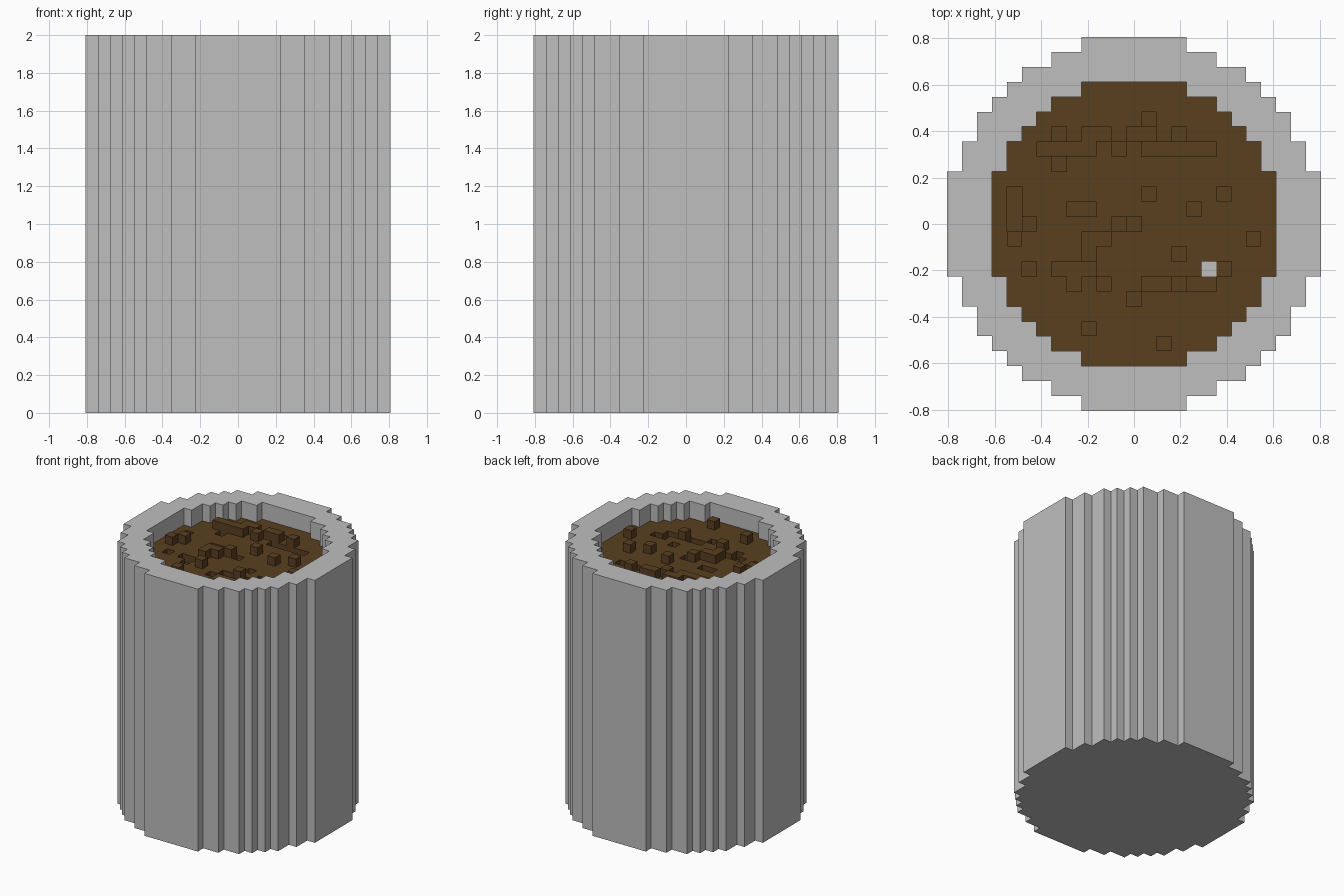
import bpy
import bmesh

if "Cube" in bpy.data.objects:
    bpy.data.objects.remove(bpy.data.objects["Cube"], do_unlink=True)

U = 2 / 31          # one block
TOP, GROUND, FLOOR = 31, 29, 28


def material(name, rgb):
    m = bpy.data.materials.new(name)
    m.use_nodes = True
    m.diffuse_color = (*rgb, 1)
    bsdf = m.node_tree.nodes["Principled BSDF"]
    bsdf.inputs["Base Color"].default_value = (*rgb, 1)
    bsdf.inputs["Roughness"].default_value = 0.9
    return m


def finish(bm, name, mat):
    mesh = bpy.data.meshes.new(name)
    bm.to_mesh(mesh)
    bm.free()
    mesh.materials.append(mat)
    obj = bpy.data.objects.new(name, mesh)
    bpy.context.collection.objects.link(obj)
    return obj


def full_quadrant(steps):
    """Mirror stair corners over the diagonal."""
    return steps + [(y, x) for x, y in reversed(steps)]


def outline(corners):
    """Stepped circle, one quadrant turned four times."""
    quadrant = []
    for k, (x, y) in enumerate(corners):
        quadrant.append((x, y))
        if k + 1 < len(corners):
            quadrant.append((corners[k + 1][0], y))
    points = []
    for _ in range(4):
        points += quadrant
        quadrant = [(-y, x) for x, y in quadrant]
    return points


OUTER = full_quadrant([(12.5, 3.5), (11.5, 5.5), (10.5, 7.5), (9.5, 8.5)])
INNER = full_quadrant([(9.5, 3.5), (8.5, 5.5), (7.5, 6.5)])

gray = material("light_gray", (0.52, 0.52, 0.52))
brown = material("soil_brown", (0.102, 0.050, 0.0145))

# Pot: stepped outer wall, flat rim, inner wall and floor
bm = bmesh.new()


def ring(points, z):
    return [bm.verts.new((x * U, y * U, z * U)) for x, y in points]


def wall(low, high):
    n = len(low)
    for k in range(n):
        j = (k + 1) % n
        bm.faces.new((low[k], low[j], high[j], high[k]))


base, rim_out = ring(outline(OUTER), 0), ring(outline(OUTER), TOP)
floor, rim_in = ring(outline(INNER), FLOOR), ring(outline(INNER), TOP)
wall(base, rim_out)
wall(floor, rim_in)
bm.faces.new(base)
bm.faces.new(floor)
rim_edges = [bm.edges.get((r[k - 1], r[k])) for r in (rim_out, rim_in) for k in range(len(r))]
bmesh.ops.triangle_fill(bm, use_beauty=True, edges=rim_edges)
bmesh.ops.recalc_face_normals(bm, faces=bm.faces)
finish(bm, "pot", gray)


# Soil: block height field with lumps and pits, given as row: (first, last) runs
LUMPS = {6: [(-3, -2), (0, 1), (3, 3)], 5: [(-6, -3), (-1, -1)],
         2: [(1, 1), (6, 6)], 1: [(4, 4)], 0: [(-7, -7), (-1, -1)],
         -1: [(-8, -8), (-3, -2), (8, 8)], -2: [(-3, -3)],
         -4: [(-2, -2), (3, 3)], -7: [(-3, -3)], -8: [(2, 2)]}
PITS = {7: [(1, 1)], 6: [(-5, -5)], 5: [(1, 5)], 4: [(-5, -5)],
        2: [(-8, -8)], 1: [(-8, -8), (-4, -3)], 0: [(-8, -8), (0, 0)],
        -2: [(3, 3)], -3: [(-7, -7), (-5, -3), (6, 6)],
        -4: [(-4, -4), (1, 2), (4, 5)], -5: [(0, 0)]}
BARE = (5, -3)      # spot where the pot floor shows


def listed(table, i, j):
    return any(a <= i <= b for a, b in table.get(j, []))


def height(i, j):
    if not any(abs(i) < x and abs(j) < y for x, y in INNER):
        return None
    if (i, j) == BARE:
        return FLOOR
    if listed(LUMPS, i, j):
        return GROUND + 1
    return FLOOR + 0.04 if listed(PITS, i, j) else GROUND


bm = bmesh.new()


def quad(points):
    bm.faces.new([bm.verts.new((x * U, y * U, z * U)) for x, y, z in points])


for i in range(-9, 10):
    for j in range(-9, 10):
        h = height(i, j)
        if h is None:
            continue
        l, r, f, b = i - 0.5, i + 0.5, j - 0.5, j + 0.5
        if (i, j) != BARE:
            quad([(l, f, h), (r, f, h), (r, b, h), (l, b, h)])
        # Sides facing each lower neighbour
        sides = {(0, -1): ((l, f), (r, f)), (1, 0): ((r, f), (r, b)),
                 (0, 1): ((r, b), (l, b)), (-1, 0): ((l, b), (l, f))}
        for (di, dj), (p, q) in sides.items():
            low = height(i + di, j + dj)
            if low is not None and low < h:
                quad([(*p, low), (*q, low), (*q, h), (*p, h)])
bmesh.ops.remove_doubles(bm, verts=bm.verts, dist=U * 0.01)
bmesh.ops.dissolve_limit(bm, angle_limit=0.01, verts=bm.verts, edges=bm.edges)
finish(bm, "soil", brown)
